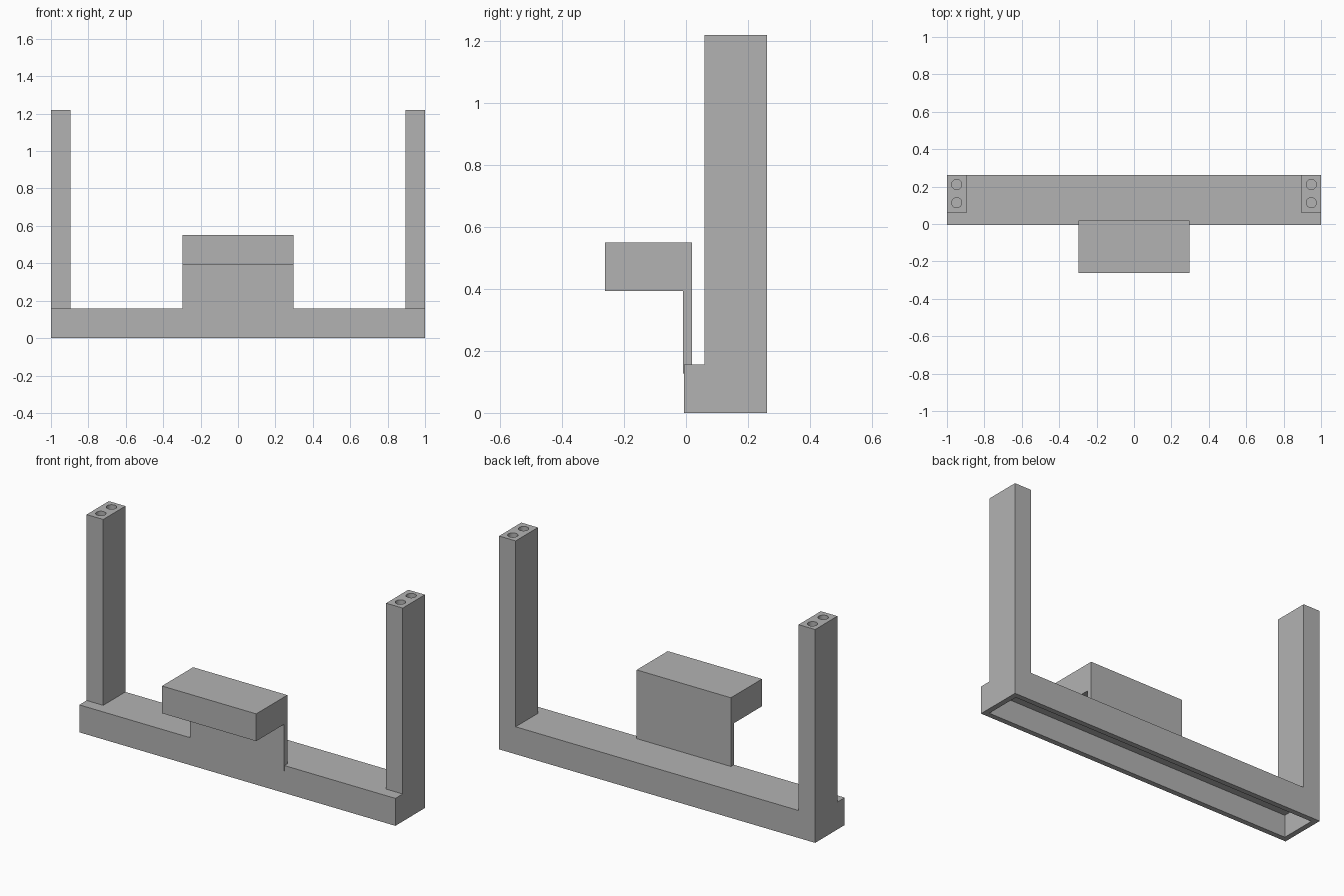
import bpy
import bmesh

if "Cube" in bpy.data.objects:
    bpy.data.objects.remove(bpy.data.objects["Cube"], do_unlink=True)

GREY = (0.45, 0.45, 0.45, 1)
grey = bpy.data.materials.new("plain_grey")
grey.use_nodes = True
grey.diffuse_color = GREY
grey.node_tree.nodes["Principled BSDF"].inputs["Base Color"].default_value = GREY


def box(name, low, high):
    """Box spanning two opposite corners."""
    bm = bmesh.new()
    bmesh.ops.create_cube(bm, size=1)
    for v in bm.verts:
        v.co = [(a + b) / 2 + c * (b - a) for a, b, c in zip(low, high, v.co)]
    mesh = bpy.data.meshes.new(name)
    bm.to_mesh(mesh)
    bm.free()
    mesh.materials.append(grey)
    obj = bpy.data.objects.new(name, mesh)
    bpy.context.collection.objects.link(obj)
    return obj


def cut(obj, cutter):
    """Subtract the cutter from the object, then discard the cutter."""
    mod = obj.modifiers.new("cut", "BOOLEAN")
    mod.operation = "DIFFERENCE"
    mod.solver = "EXACT"
    mod.object = cutter
    bpy.context.view_layer.objects.active = obj
    bpy.ops.object.modifier_apply(modifier=mod.name)
    bpy.data.objects.remove(cutter, do_unlink=True)


FRONT, BACK = -0.006, 0.261
BASE_TOP, POST_TOP = 0.157, 1.22
WALL = 0.03

# Long base, open underneath
base = box("base", (-1, FRONT, 0), (1, BACK, BASE_TOP))
cut(base, box("base_hollow", (-1 + WALL, FRONT + WALL, -0.1),
              (1 - WALL, BACK - WALL, BASE_TOP - WALL)))

# Upright posts with two sockets in each top
for side, sign in (("left", 1), ("right", -1)):
    xs = sorted((sign, sign * 0.895))
    post = box(side + "_post", (xs[0], 0.06, BASE_TOP), (xs[1], BACK, POST_TOP))
    for y in (0.114, 0.211):
        bpy.ops.mesh.primitive_cylinder_add(vertices=32, radius=0.027, depth=0.2,
                                            location=(sign * 0.948, y, POST_TOP))
        socket = bpy.context.object
        socket.data.materials.append(grey)
        cut(post, socket)
    post.select_set(True)
    bpy.context.view_layer.objects.active = post
    bpy.ops.object.shade_smooth_by_angle()
    post.select_set(False)

# Upright plate carrying the overhanging block
box("support_plate", (-0.298, -0.01, BASE_TOP - WALL), (0.298, 0.02, 0.394))
box("overhang_block", (-0.298, -0.261, 0.394), (0.298, 0.02, 0.55))
